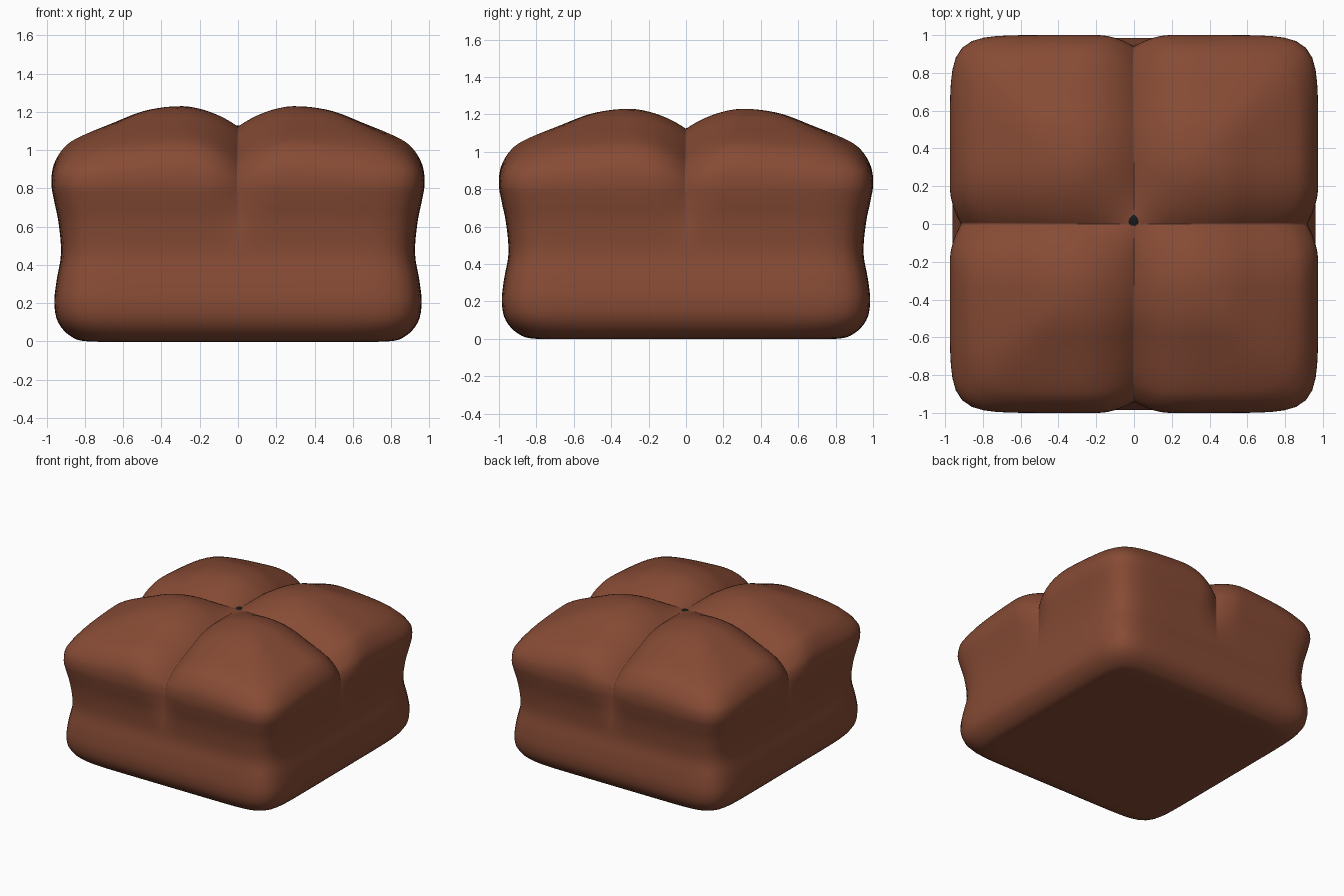
import bpy, bmesh, math
from mathutils import Vector

if "Cube" in bpy.data.objects:
    bpy.data.objects.remove(bpy.data.objects["Cube"])

# Side profile: (half width in x, height), from underside to top centre
PROFILE = [(0.5, 0), (0.78, 0), (0.875, 0.028), (0.94, 0.1), (0.96, 0.2), (0.948, 0.32),
           (0.925, 0.46), (0.938, 0.62), (0.962, 0.74), (0.975, 0.83), (0.963, 0.93),
           (0.91, 1.02), (0.83, 1.075), (0.65, 1.148), (0.5, 1.205), (0.35, 1.23),
           (0.2, 1.232), (0.08, 1.232), (0.015, 1.232)]
Y_SCALE = 1.026
QUAD_STEPS = 56
SQUARENESS = 10


def smoothstep(a, b, v):
    t = min(1, max(0, (v - a) / (b - a)))
    return t * t * (3 - 2 * t)


def smooth_curve(points, steps):
    """Catmull-Rom curve through the points."""
    p = [Vector(q) for q in points]
    p = [p[0]] + p + [p[-1]]
    out = []
    for i in range(1, len(p) - 2):
        a, b, c, d = p[i - 1:i + 3]
        for k in range(steps):
            t = k / steps
            out.append(0.5 * (2 * b + (c - a) * t + (2 * a - 5 * b + 4 * c - d) * t * t
                              + (3 * b - a - 3 * c + d) * t ** 3))
    return out + [p[-2]]


def groove(v, width):
    return max(0, 1 - abs(v) / width) ** 2


def cushion_point(s, z, ang):
    """Rounded-square ring point, with the cross-shaped tufting pressed in."""
    c, n = math.cos(ang), math.sin(ang)
    r = s * (abs(c) ** SQUARENESS + abs(n) ** SQUARENESS) ** (-1 / SQUARENESS)
    x, y = r * c, r * n
    top = 1 - (1 - groove(x, 0.32)) * (1 - groove(y, 0.32))
    side = max(groove(x, 0.2), groove(y, 0.2))
    inward = 1 - 0.065 * side * smoothstep(0.45, 0.88, z)
    droop = 0.05 * min(1, abs(x * y) / 0.7) ** 2
    z -= (0.11 * top + droop) * smoothstep(0.72, 1.06, z)
    return x * inward, y * inward * Y_SCALE, z


def material(name, color):
    m = bpy.data.materials.new(name)
    m.diffuse_color = color
    m.use_nodes = True
    m.node_tree.nodes["Principled BSDF"].inputs["Base Color"].default_value = m.diffuse_color
    return m


# Cushion body: rings packed closely around the two grooves
angles = []
for q in range(4):
    for k in range(QUAD_STEPS):
        u = k / QUAD_STEPS
        angles.append(math.pi / 2 * (q + u - 0.11 * math.sin(2 * math.pi * u)))
bm = bmesh.new()
rings = [[bm.verts.new(cushion_point(p.x, p.y, a)) for a in angles]
         for p in smooth_curve(PROFILE, 4)]
count = len(angles)
for low, high in zip(rings, rings[1:]):
    for i in range(count):
        j = (i + 1) % count
        bm.faces.new((low[i], low[j], high[j], high[i]))
bm.faces.new(rings[0][::-1])
bm.faces.new(rings[-1])
mesh = bpy.data.meshes.new("cushion")
bm.to_mesh(mesh)
bm.free()
mesh.shade_smooth()
cushion = bpy.data.objects.new("cushion", mesh)
bpy.context.collection.objects.link(cushion)
mesh.materials.append(material("brown_leather", (0.24, 0.07, 0.035, 1)))

# Centre button: small rounded diamond
bpy.ops.mesh.primitive_cube_add(size=1, location=(-0.003, 0.02, 1.095),
                                rotation=(0, 0, math.pi / 4))
button = bpy.context.object
button.name = "button"
button.scale = (0.115, 0.115, 0.08)
sub = button.modifiers.new("round", 'SUBSURF')
sub.levels = sub.render_levels = 3
button.data.shade_smooth()
button.data.materials.append(material("black_button", (0.01, 0.01, 0.01, 1)))
